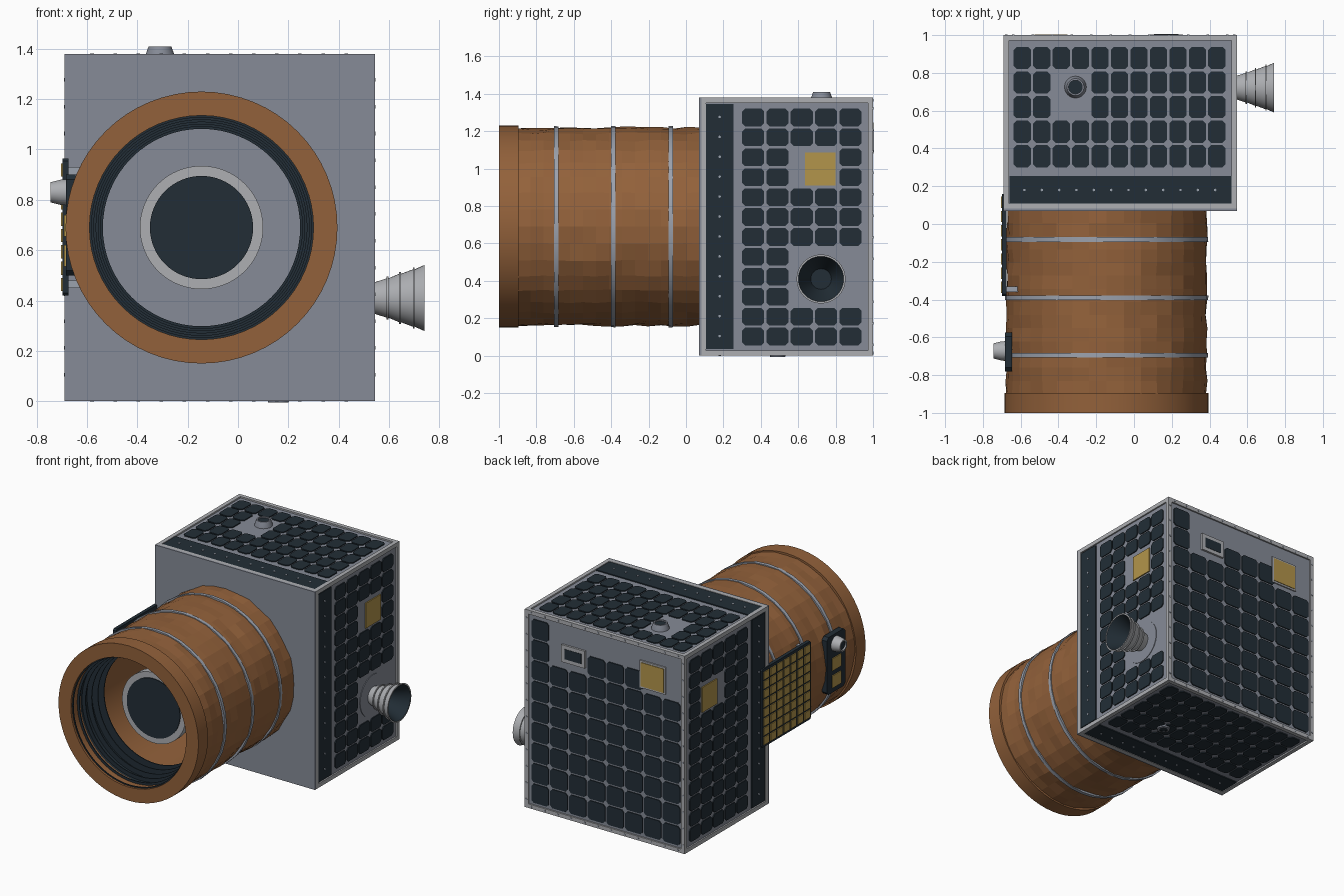
import bpy, bmesh, math, random

random.seed(4)
cube = bpy.data.objects.get("Cube")
if cube:
    bpy.data.objects.remove(cube, do_unlink=True)


def material(name, rgb):
    m = bpy.data.materials.new(name)
    m.use_nodes = True
    m.diffuse_color = (*rgb, 1)
    m.node_tree.nodes["Principled BSDF"].inputs["Base Color"].default_value = (*rgb, 1)
    return m


GREY = material("body grey", (0.24, 0.26, 0.31))
LIGHT = material("light metal", (0.42, 0.43, 0.45))
BAND = material("band silver", (0.33, 0.36, 0.42))
DARK = material("dark panel", (0.016, 0.027, 0.037))
COPPER = material("copper foil", (0.29, 0.12, 0.043))
GOLD = material("gold", (0.45, 0.30, 0.07))

# Body limits and face mappings: (u, v, height above face) -> world
X0, X1, Y0, Y1, Z1 = -0.69, 0.545, 0.07, 1.0, 1.38
left = lambda u, v, h: (X1 + h, u, v)
right = lambda u, v, h: (X0 - h, u, v)
top = lambda u, v, h: (u, v, Z1 + h)
bottom = lambda u, v, h: (u, v, -h)
back = lambda u, v, h: (u, Y1 + h, v)
axial = lambda u, v, h: (u, h, v)


def finish(name, bm, mat, smooth=False):
    bmesh.ops.recalc_face_normals(bm, faces=bm.faces)
    me = bpy.data.meshes.new(name)
    bm.to_mesh(me)
    bm.free()
    me.materials.append(mat)
    ob = bpy.data.objects.new(name, me)
    bpy.context.collection.objects.link(ob)
    if smooth:
        bpy.ops.object.select_all(action="DESELECT")
        ob.select_set(True)
        bpy.context.view_layer.objects.active = ob
        bpy.ops.object.shade_smooth_by_angle(angle=math.radians(35))
    return ob


def prism(bm, face, outline, h0, h1):
    lo = [bm.verts.new(face(u, v, h0)) for u, v in outline]
    hi = [bm.verts.new(face(u, v, h1)) for u, v in outline]
    bm.faces.new(lo)
    bm.faces.new(hi)
    for i in range(len(lo)):
        j = (i + 1) % len(lo)
        bm.faces.new((lo[i], lo[j], hi[j], hi[i]))


def plate(bm, face, u0, u1, v0, v1, h0, h1, c=0):
    # Rectangle, with clipped corners when c is given
    if c:
        pts = [(u0 + c, v0), (u1 - c, v0), (u1, v0 + c), (u1, v1 - c),
               (u1 - c, v1), (u0 + c, v1), (u0, v1 - c), (u0, v0 + c)]
    else:
        pts = [(u0, v0), (u1, v0), (u1, v1), (u0, v1)]
    prism(bm, face, pts, h0, h1)


def disc(bm, face, u, v, r, h0, h1, n=8):
    a = [2 * math.pi * i / n for i in range(n)]
    prism(bm, face, [(u + r * math.cos(t), v + r * math.sin(t)) for t in a], h0, h1)


def single_plate(name, mat, *args):
    bm = bmesh.new()
    plate(bm, *args)
    return finish(name, bm, mat)


def lathe(name, mat, face, u, v, profile, n=64, closed=False, jitter=0, smooth=True):
    # Spin (radius, height) points about the face normal through (u, v)
    bm = bmesh.new()
    rings = []
    for r, h in profile:
        if r == 0:
            rings.append([bm.verts.new(face(u, v, h))] * n)
            continue
        ring = []
        for i in range(n):
            t = 2 * math.pi * i / n
            q = r + random.uniform(-jitter, jitter * 0.5)
            ring.append(bm.verts.new(face(u + q * math.cos(t), v + q * math.sin(t), h)))
        rings.append(ring)
    pairs = list(zip(rings, rings[1:])) + ([(rings[-1], rings[0])] if closed else [])
    for a, b in pairs:
        for i in range(n):
            j = (i + 1) % n
            bm.faces.new(list(dict.fromkeys((a[i], a[j], b[j], b[i]))))
    return finish(name, bm, mat, smooth)


# Body core with a plain front plate
D = 0.01
single_plate("body_core", GREY, top, X0 + D, X1 - D, Y0 + D, Y1 - D, D - Z1, -D)
single_plate("front_plate", GREY, axial, X0, X1, 0, Z1, Y0, Y0 + 0.012)

# Raised border frame and bolts around each panelled face
W = 0.028
frame, bolts = bmesh.new(), bmesh.new()
for face, u0, u1, v0, v1 in ((left, Y0 + D, Y1, 0, Z1), (right, Y0 + D, Y1, 0, Z1),
                             (top, X0, X1, Y0 + D, Y1), (bottom, X0, X1, Y0 + D, Y1),
                             (back, X0, X1, 0, Z1)):
    plate(frame, face, u0, u1, v0, v0 + W, -0.012, 0)
    plate(frame, face, u0, u1, v1 - W, v1, -0.012, 0)
    plate(frame, face, u0, u0 + W, v0 + W, v1 - W, -0.012, 0)
    plate(frame, face, u1 - W, u1, v0 + W, v1 - W, -0.012, 0)
    if face is back:
        for k in range(12):
            f = (k + 0.5) / 12
            for v in (v0 + W / 2, v1 - W / 2):
                disc(bolts, face, u0 + f * (u1 - u0), v, 0.007, -0.001, 0.003)
            for u in (u0 + W / 2, u1 - W / 2):
                disc(bolts, face, u, v0 + f * (v1 - v0), 0.007, -0.001, 0.003)
finish("edge_frame", frame, LIGHT)
finish("frame_bolts", bolts, BAND)


# Solar cells, laid out in grids with gaps left for fittings
def cells(name, face, u0, du, nu, v0, dv, nv, skip, gap=0.012):
    bm = bmesh.new()
    for i in range(nu):
        for j in range(nv):
            if not skip(i, j):
                u, v = u0 + i * du, v0 + j * dv
                plate(bm, face, u, u + du - gap, v, v + dv - gap, -0.011, -0.003, 0.016)
    finish(name, bm, DARK)


sensor_gap = lambda i, j: i in (2, 3) and j in (8, 9)
side = (0.30, 0.13, 5, 0.055, 0.1065, 12)
cells("left_cells", left, *side,
      lambda i, j: sensor_gap(i, j) or (i > 1 and j in (2, 3, 4)))
cells("right_cells", right, *side, sensor_gap)
deck = (-0.637, 0.103, 11, 0.30, 0.13, 5)
cells("top_cells", top, *deck, lambda i, j: i in (2, 3) and j in (2, 3))
cells("bottom_cells", bottom, *deck, lambda i, j: False)
cells("back_cells", back, -0.65, 0.1446, 8, 0.045, 0.1435, 9,
      lambda i, j: (j == 8 and i < 7) or (j == 7 and i in (0, 1, 5, 6)))

# Dark strips with screws beside the front edge
strips, screws = bmesh.new(), bmesh.new()
for face in (left, right):
    plate(strips, face, 0.103, 0.255, 0.035, 1.345, -0.011, -0.003)
for face in (top, bottom):
    plate(strips, face, -0.66, 0.515, 0.103, 0.255, -0.011, -0.003)
for k in range(12):
    for face in (left, right):
        disc(screws, face, 0.18, 0.105 + k * 0.1065, 0.007, -0.004, 0.001)
    for face in (top, bottom):
        disc(screws, face, -0.58 + k * 0.0918, 0.18, 0.007, -0.004, 0.001)
finish("dark_strips", strips, DARK)
finish("strip_screws", screws, BAND)

# Gold sensor plates and the rear window
single_plate("left_sensor", GOLD, left, 0.635, 0.80, 0.91, 1.085, -0.011, -0.002)
single_plate("right_sensor", GOLD, right, 0.635, 0.80, 0.91, 1.085, -0.011, -0.002)
single_plate("back_sensor_frame", LIGHT, back, -0.54, -0.34, 1.07, 1.26, -0.011, -0.001)
single_plate("back_sensor", GOLD, back, -0.528, -0.352, 1.082, 1.248, -0.003, 0.003)
single_plate("window_frame", LIGHT, back, 0.08, 0.26, 1.09, 1.21, -0.011, 0.004)
single_plate("window_glass", DARK, back, 0.105, 0.235, 1.115, 1.185, 0, 0.006)

# Telescope tube: crumpled foil skin, inner wall, front collar, bands
CX, CZ = -0.145, 0.69
rows = 14
lathe("foil_tube", COPPER, axial, CX, CZ,
      [(0.531, -0.9 + 0.975 * k / rows) for k in range(rows + 1)],
      n=36, jitter=0.008, smooth=False)
lathe("tube_lining", COPPER, axial, CX, CZ, [(0.49, -0.9), (0.49, 0.072)])
lathe("front_collar", COPPER, axial, CX, CZ,
      [(0.445, -1), (0.54, -1), (0.54, -0.895), (0.445, -0.895)], closed=True)
for k, y in enumerate((-0.695, -0.39, -0.082)):
    lathe("tube_band_%d" % (k + 1), BAND, axial, CX, CZ,
          [(0.52, y - 0.012), (0.538, y - 0.012), (0.538, y + 0.012), (0.52, y + 0.012)],
          n=36, closed=True, jitter=0.002)

# Ribbed light baffle inside the opening
ribs = []
for k in range(6):
    y = -0.985 + k * 0.055
    r = 0.437 - k * 0.009
    ribs += [(0.446, y), (r, y), (r, y + 0.006), (0.446, y + 0.006)]
lathe("baffle", DARK, axial, CX, CZ, ribs, smooth=False)

# Central mirror housing
lathe("mirror_housing", LIGHT, axial, CX, CZ,
      [(0, -0.72), (0.245, -0.72), (0.245, -0.66), (0.21, -0.64), (0.21, 0.072)])
lathe("mirror_face", DARK, axial, CX, CZ, [(0, -0.726), (0.205, -0.726), (0.205, -0.719)])

# Thruster nozzle with flanges
ny, nz = 0.722, 0.41
shape = [(0.06, -0.01)]
for r, h in ((0.078, 0.045), (0.096, 0.095), (0.114, 0.15)):
    shape += [(r, h), (r + 0.008, h), (r + 0.008, h + 0.007), (r, h + 0.007)]
shape += [(0.131, 0.195), (0.121, 0.195)]
lathe("nozzle", LIGHT, left, ny, nz, shape, n=40)
lathe("nozzle_lining", DARK, left, ny, nz, [(0.121, 0.195), (0.055, 0.06), (0, 0.06)], n=40)
lathe("nozzle_seat", GREY, left, ny, nz, [(0.145, -0.011), (0.145, -0.006), (0, -0.006)])

# Top fitting and small bottom port
lathe("top_fitting", GREY, top, -0.31, 0.725,
      [(0.058, -0.011), (0.056, 0), (0.045, 0.03), (0.036, 0.03), (0.036, 0.018)], n=32)
lathe("top_lens", DARK, top, -0.31, 0.725, [(0.036, 0.022), (0, 0.022)], n=32)
lathe("bottom_port", GREY, bottom, 0.16, 0.49,
      [(0.045, -0.011), (0.04, 0.006), (0.026, 0.006)], n=24)
lathe("bottom_port_lens", DARK, bottom, 0.16, 0.49, [(0.026, 0.004), (0, 0.004)], n=24)

# Antenna board with gold patches, held beside the tube
single_plate("antenna_board", DARK, right, -0.38, 0.16, 0.42, 0.965, -0.016, 0.008, 0.01)
patches = bmesh.new()
for i in range(7):
    for j in range(8):
        u, v = -0.365 + i * 0.075, 0.437 + j * 0.065
        plate(patches, right, u, u + 0.06, v, v + 0.053, 0.006, 0.014)
finish("antenna_patches", patches, GOLD)
brackets = bmesh.new()
for v in (0.45, 0.90):
    plate(brackets, right, -0.36, -0.33, v, v + 0.03, -0.08, -0.01)
finish("antenna_brackets", brackets, BAND)

# Tracker unit near the tube mouth
single_plate("tracker_board", DARK, right, -0.78, -0.575, 0.50, 0.90, -0.045, -0.006, 0.02)
lathe("tracker_lens_hood", LIGHT, right, -0.672, 0.83,
      [(0.052, -0.01), (0.05, 0.015), (0.04, 0.055), (0.03, 0.055), (0.03, 0.04)], n=32)
lathe("tracker_lens", DARK, right, -0.672, 0.83, [(0.03, 0.045), (0, 0.045)], n=32)
for k, z in enumerate((0.535, 0.655)):
    single_plate("tracker_patch_%d" % (k + 1), GOLD, right, -0.725, -0.63, z, z + 0.085,
                 -0.007, 0.001)
